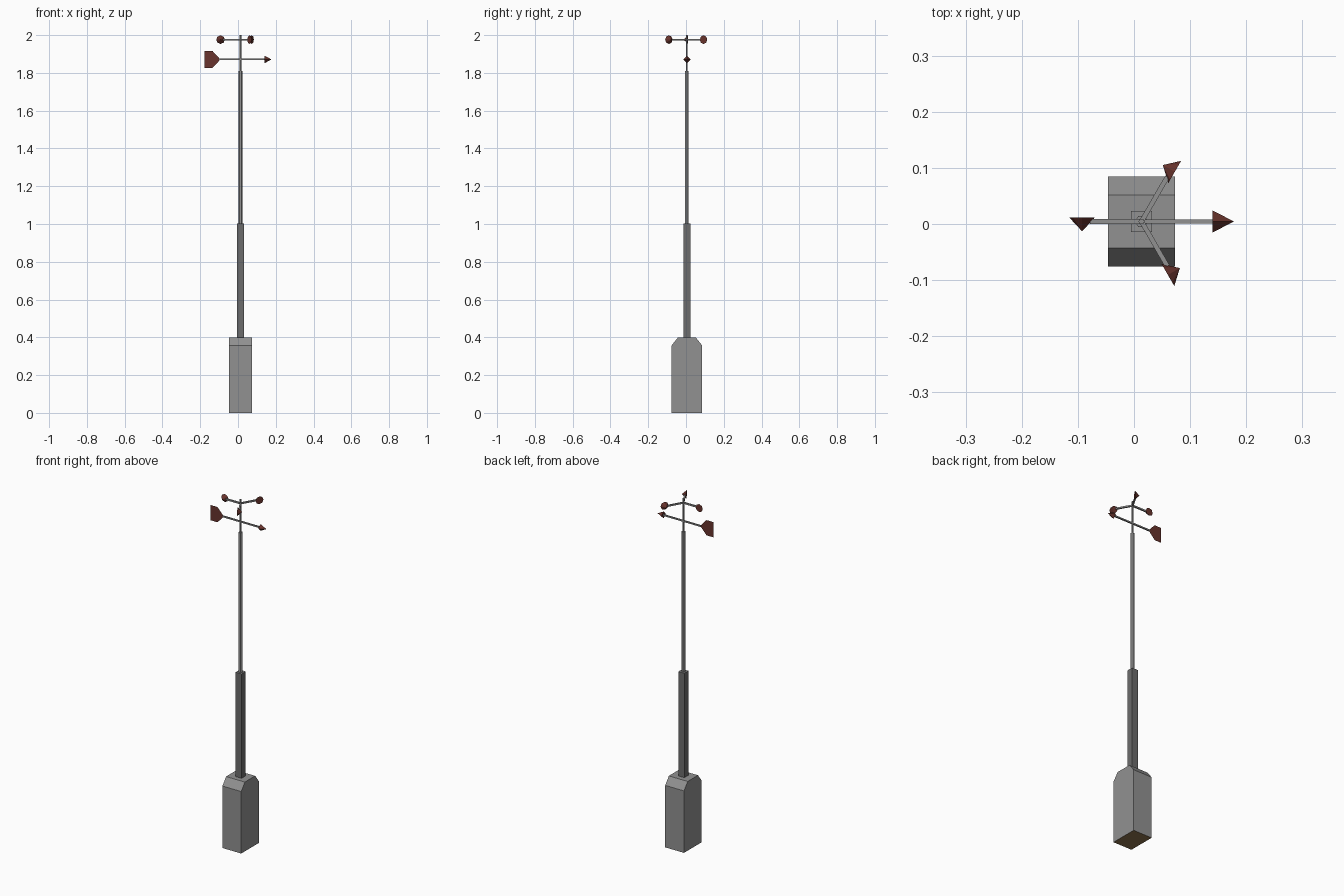
import bpy, bmesh, math
from mathutils import Matrix, Vector

if "Cube" in bpy.data.objects:
    bpy.data.objects.remove(bpy.data.objects["Cube"])

CX, CY = 0.0135, 0.0045      # mast axis
ARM_Z, VANE_Z = 1.976, 1.871


def material(name, rgb):
    m = bpy.data.materials.new(name)
    m.diffuse_color = (*rgb, 1)
    m.use_nodes = True
    m.node_tree.nodes["Principled BSDF"].inputs["Base Color"].default_value = m.diffuse_color
    return m


GREY = material("grey metal", (0.285, 0.285, 0.285))
DARK = material("dark grey metal", (0.15, 0.15, 0.15))
RED = material("dark red", (0.14, 0.034, 0.026))
BROWN = material("brown underside", (0.27, 0.17, 0.075))


def finish(name, bm, *mats):
    me = bpy.data.meshes.new(name)
    bm.to_mesh(me)
    bm.free()
    for m in mats:
        me.materials.append(m)
    ob = bpy.data.objects.new(name, me)
    bpy.context.collection.objects.link(ob)
    return ob


def spike(name, start, end, r1, r2, sides, mat, roll=0.0):
    """Prism or cone running from start to end."""
    start, end = Vector(start), Vector(end)
    d = end - start
    bm = bmesh.new()
    bmesh.ops.create_cone(bm, cap_ends=True, segments=sides, radius1=r1, radius2=r2,
                          depth=d.length,
                          matrix=Matrix.Translation((start + end) / 2)
                          @ d.to_track_quat('Z', 'Y').to_matrix().to_4x4()
                          @ Matrix.Rotation(roll, 4, 'Z'))
    bmesh.ops.remove_doubles(bm, verts=bm.verts, dist=1e-6)
    return finish(name, bm, mat)


# Base block: chamfered profile in y-z, extruded along x
bm = bmesh.new()
profile = [(-0.08, 0), (0.08, 0), (0.08, 0.358), (0.047, 0.4), (-0.047, 0.4), (-0.08, 0.358)]
face = bm.faces.new([bm.verts.new((CX - 0.06, CY + y, z)) for y, z in profile])
ext = bmesh.ops.extrude_face_region(bm, geom=[face])
bmesh.ops.translate(bm, vec=(0.12, 0, 0),
                    verts=[v for v in ext["geom"] if isinstance(v, bmesh.types.BMVert)])
bmesh.ops.recalc_face_normals(bm, faces=bm.faces)
for f in bm.faces:
    if f.normal.z < -0.9:
        f.material_index = 1
finish("base_block", bm, GREY, BROWN)

# Stepped mast: the lower section has dark sides and a light top
Q = math.pi / 4
lower = spike("lower_mast", (CX, CY, 0.4), (CX, CY, 1.003), 0.019 * 2 ** 0.5, 0.019 * 2 ** 0.5,
              4, DARK, Q)
lower.data.materials.append(GREY)
for p in lower.data.polygons:
    p.material_index = 1 if p.normal.z > 0.9 else 0
spike("upper_mast", (CX, CY, 1.0), (CX, CY, 1.81), 0.0115, 0.0115, 6, GREY, 2 * Q)
spike("top_rod", (CX, CY, 1.81), (CX, CY, 2.0), 0.0055, 0.0055, 6, GREY, 2 * Q)

# Wind cups on three arms
for i, deg in enumerate((60, 180, 300)):
    a = math.radians(deg)
    radial = Vector((math.cos(a), math.sin(a), 0))
    ccw = Vector((-math.sin(a), math.cos(a), 0))
    hub = Vector((CX, CY, ARM_Z))
    cup = hub + radial * 0.106
    spike(f"cup_arm_{i + 1}", hub, hub + radial * 0.092, 0.006, 0.006, 4, GREY, Q)
    spike(f"wind_cup_{i + 1}", cup - ccw * 0.007, cup + ccw * 0.0175, 0.0228, 0, 8, RED)

# Wind vane: rod, arrow head and flat tail fin
spike("vane_rod", (-0.1, CY, VANE_Z), (0.14, CY, VANE_Z), 0.0055, 0.0055, 4, GREY, Q)
spike("vane_arrow", (0.14, CY, VANE_Z), (0.178, CY, VANE_Z), 0.0197, 0, 4, RED)
bm = bmesh.new()
fin = [(-0.178, -0.044), (-0.134, -0.044), (-0.098, -0.005),
       (-0.098, 0.005), (-0.134, 0.044), (-0.178, 0.044)]
bm.faces.new([bm.verts.new((x, CY, VANE_Z + z)) for x, z in fin])
finish("vane_tail", bm, RED)
